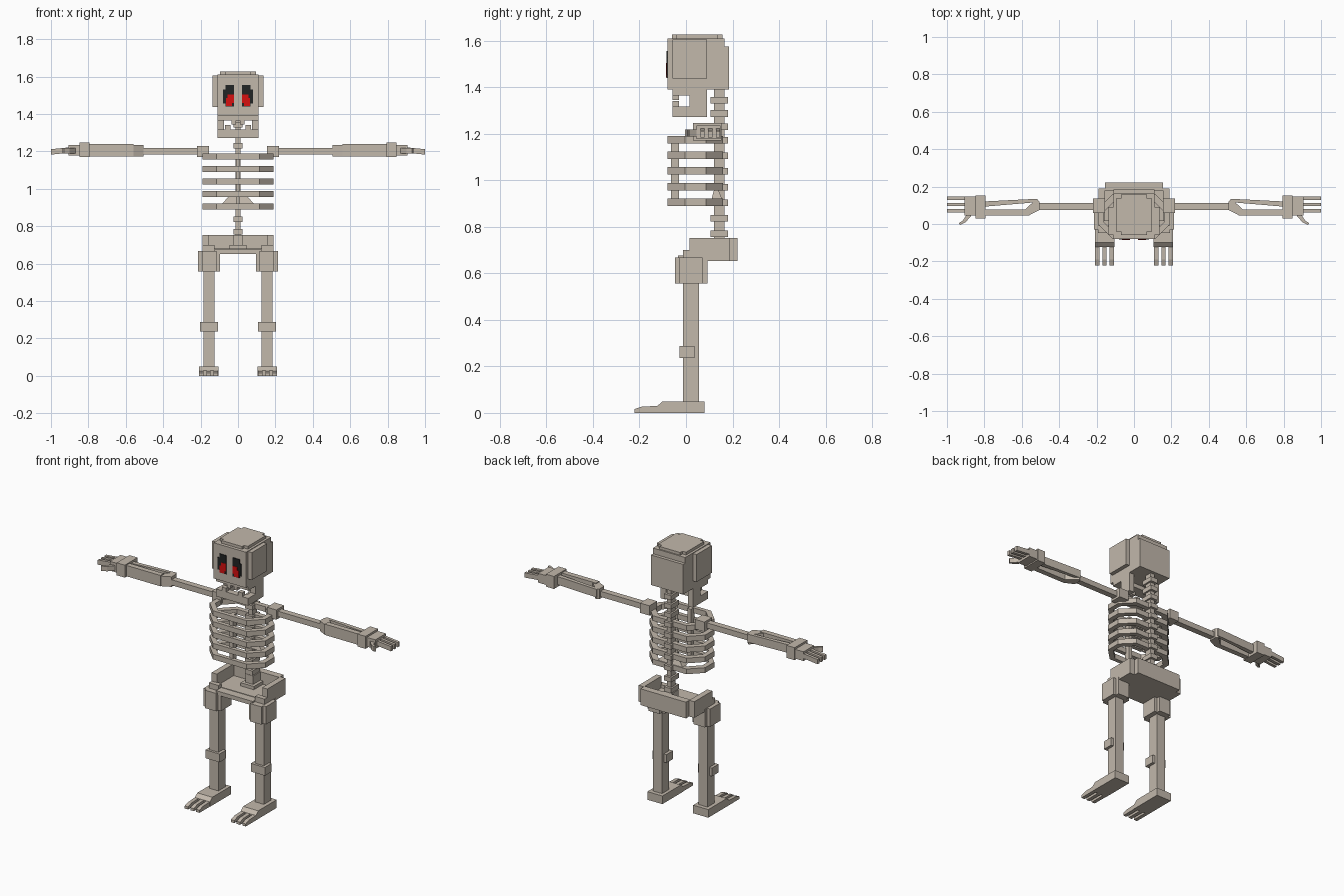
import bpy
import bmesh

default_cube = bpy.data.objects.get("Cube")
if default_cube:
    bpy.data.objects.remove(default_cube, do_unlink=True)


def make_material(name, red, green, blue):
    material = bpy.data.materials.new(name)
    material.use_nodes = True
    colour = (red, green, blue, 1)
    material.diffuse_color = colour
    shader = material.node_tree.nodes["Principled BSDF"]
    shader.inputs["Base Color"].default_value = colour
    shader.inputs["Roughness"].default_value = .9
    return material


bone = make_material("bone", .54, .48, .41)
black = make_material("socket black", .015, .018, .018)
red = make_material("eye red", .68, .005, .005)


def finish(name, mesh_builder, material):
    bmesh.ops.recalc_face_normals(mesh_builder, faces=mesh_builder.faces)
    mesh = bpy.data.meshes.new(name)
    mesh_builder.to_mesh(mesh)
    mesh_builder.free()
    mesh.materials.append(material)
    part = bpy.data.objects.new(name, mesh)
    bpy.context.collection.objects.link(part)
    return part


def prism(name, outline, span, axis="z", side=1, material=bone):
    """Extrude an outline along z (points are x, y) or along x (points are y, z)."""
    builder = bmesh.new()
    rings = []
    for level in span:
        ring = []
        for a, b in outline:
            x, y, z = (a, b, level) if axis == "z" else (level, a, b)
            ring.append(builder.verts.new((x * side, y, z)))
        rings.append(ring)
        builder.faces.new(ring)
    count = len(outline)
    for i in range(count):
        j = (i + 1) % count
        builder.faces.new((rings[0][i], rings[0][j], rings[1][j], rings[1][i]))
    return finish(name, builder, material)


def box(name, x, y, z, side=1, material=bone):
    outline = [(x[0], y[0]), (x[1], y[0]), (x[1], y[1]), (x[0], y[1])]
    return prism(name, outline, z, side=side, material=material)


def pair(name, x, y, z, material=bone):
    for label, side in (("left", 1), ("right", -1)):
        box(label + "_" + name, x, y, z, side, material)


def prism_pair(name, outline, span, axis="z"):
    for label, side in (("left", 1), ("right", -1)):
        prism(label + "_" + name, outline, span, axis, side)


def chamfered(half_width, front, back, cut):
    """Rectangle outline with its four corners cut off."""
    w = half_width
    return [(cut - w, front), (w - cut, front), (w, front + cut), (w, back - cut),
            (w - cut, back), (cut - w, back), (-w, back - cut), (-w, front + cut)]


def rib_ring(name, bottom, height):
    """Octagonal hoop with a rectangular section."""
    builder = bmesh.new()
    outer = chamfered(.19, -.08, .16, .075)
    inner = chamfered(.16, -.055, .13, .063)
    loops = [[builder.verts.new((x, y, z)) for x, y in outline]
             for outline, z in ((outer, bottom), (outer, bottom + height),
                                (inner, bottom + height), (inner, bottom))]
    for k in range(len(loops)):
        a, b = loops[k - 1], loops[k]
        for i in range(len(outer)):
            builder.faces.new((a[i - 1], a[i], b[i], b[i - 1]))
    return finish(name, builder, bone)


# Skull
box("skull", x=(-.11, .11), y=(-.08, .165), z=(1.39, 1.61))
box("skull_back", x=(-.11, .11), y=(.16, .185), z=(1.39, 1.575))
pair("temple", x=(.105, .135), y=(-.058, .09), z=(1.437, 1.606))
box("crown_wide", x=(-.095, .095), y=(-.04, .135), z=(1.6, 1.627))
box("crown_long", x=(-.07, .07), y=(-.06, .157), z=(1.6, 1.627))

# Eyes
pair("socket_tall", x=(.022, .068), y=(-.084, -.079), z=(1.44, 1.555), material=black)
pair("socket_wide", x=(.06, .08), y=(-.084, -.079), z=(1.455, 1.53), material=black)
pair("eye_upper", x=(.022, .055), y=(-.086, -.083), z=(1.458, 1.505), material=red)
pair("eye_lower", x=(.033, .065), y=(-.086, -.083), z=(1.442, 1.485), material=red)

# Jaw: upper gum with teeth, then a U shaped lower jaw
box("upper_gum", x=(-.11, .11), y=(-.058, .015), z=(1.365, 1.392))
pair("upper_tooth", x=(.012, .035), y=(-.058, -.03), z=(1.345, 1.37))
box("jaw_front", x=(-.11, .11), y=(-.058, -.02), z=(1.272, 1.317))
pair("jaw_side", x=(.075, .11), y=(-.03, .09), z=(1.272, 1.317))
pair("jaw_hinge", x=(.075, .11), y=(.015, .09), z=(1.3, 1.392))
pair("lower_tooth", x=(.04, .07), y=(-.058, -.03), z=(1.31, 1.34))

# Spine and vertebrae
box("spine", x=(-.014, .014), y=(.12, .165), z=(.68, 1.392))
for i in range(7):
    z = 1.158 - i * .067
    box(f"back_vertebra_{i}", x=(-.025, .025), y=(.105, .18), z=(z, z + .028))
for i in range(3):
    z = 1.217 + i * .056
    box(f"neck_vertebra_{i}", x=(-.025, .025), y=(.105, .18), z=(z, z + .028))

# Rib cage
for i in range(5):
    rib_ring(f"rib_{i}", 1.158 - i * .067, .032)
box("sternum", x=(-.012, .012), y=(-.065, -.03), z=(.892, 1.19))
for label, side in (("left", 1), ("right", -1)):
    brace = prism(label + "_rib_brace", [(.11, .92), (.155, .92), (.14, .957), (.12, .957)],
                  (.012, .085), "x", side)
    for vertex in brace.data.vertices:
        if vertex.co.z > .94 and abs(vertex.co.x) > .05:
            vertex.co.x = .052 * side

# Pelvis basin
box("pelvis_floor", x=(-.19, .19), y=(.015, .19), z=(.652, .68))
box("pelvis_back", x=(-.155, .155), y=(.18, .222), z=(.652, .752))
pair("pelvis_wall", x=(.155, .19), y=(.015, .19), z=(.652, .752))
pair("pelvis_front_corner", x=(.125, .19), y=(-.012, .02), z=(.652, .7))
box("pelvis_front", x=(-.125, .125), y=(-.035, .02), z=(.652, .677))
box("sacrum", x=(-.045, .045), y=(.09, .19), z=(.67, .7))
box("sacrum_top", x=(-.026, .026), y=(.11, .19), z=(.69, .752))

# Legs
pair("hip_wide", x=(.095, .213), y=(-.03, .07), z=(.557, .667))
pair("hip_deep", x=(.115, .193), y=(-.048, .092), z=(.557, .667))
pair("leg", x=(.125, .185), y=(-.012, .055), z=(.04, .58))
pair("knee", x=(.107, .203), y=(-.027, .037), z=(.237, .288))

# Feet
foot_profile = [(.08, 0), (.08, .05), (-.1, .05), (-.123, .03), (-.123, 0)]
toe_profile = [(-.12, 0), (-.12, .03), (-.19, .027), (-.222, .016), (-.222, 0)]
prism_pair("foot", foot_profile, (.105, .208), "x")
for i in range(3):
    inner = .107 + i * .039
    prism_pair(f"toe_{i}", toe_profile, (inner, inner + .023), "x")

# Arms
pair("shoulder", x=(.155, .22), y=(.06, .135), z=(1.17, 1.23))
pair("upper_arm", x=(.21, .53), y=(.075, .112), z=(1.183, 1.217))
prism_pair("elbow", [(.505, .075), (.505, .12), (.52, .135), (.585, .075), (.565, .045)],
           (1.173, 1.235))
prism_pair("front_forearm", [(.56, .045), (.56, .078), (.81, .078), (.81, .045)],
           (1.173, 1.24))
prism_pair("rear_forearm", [(.515, .117), (.515, .135), (.81, .12), (.81, .092)],
           (1.185, 1.235))

# Hands
pair("wrist", x=(.793, .848), y=(.03, .153), z=(1.17, 1.247))
pair("palm", x=(.84, .905), y=(.045, .148), z=(1.178, 1.235))
for i in range(3):
    front = .062 + i * .033
    finger = [(.9, front), (1, front), (1, front + .018), (.9, front + .018)]
    for label, side in (("left", 1), ("right", -1)):
        part = prism(f"{label}_finger_{i}", finger, (1.193, 1.222), "z", side)
        for vertex in part.data.vertices:
            if abs(vertex.co.x) > .95:
                vertex.co.z -= .01
prism_pair("thumb", [(.865, .05), (.895, .05), (.915, .018), (.937, .005), (.93, -.005),
                     (.9, .01)], (1.188, 1.218))
